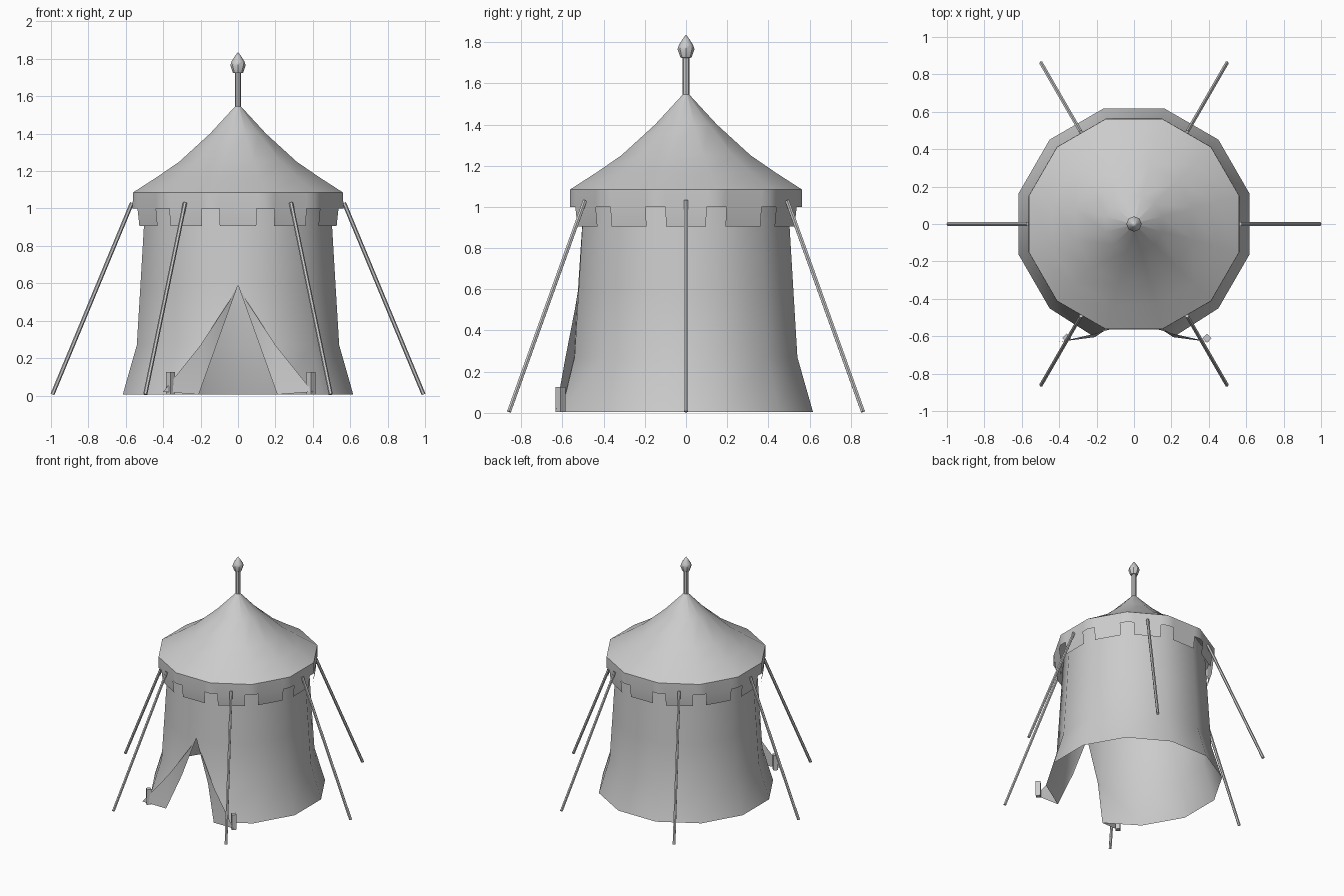
import bpy, bmesh
from math import sin, cos, pi, radians
from mathutils import Vector

if "Cube" in bpy.data.objects:
    bpy.data.objects.remove(bpy.data.objects["Cube"])

SIDES = 12
HALF = radians(15)


def make(name, verts, faces, smooth=40):
    me = bpy.data.meshes.new(name)
    me.from_pydata([tuple(v) for v in verts], [], faces)
    bm = bmesh.new()
    bm.from_mesh(me)
    bmesh.ops.remove_doubles(bm, verts=bm.verts, dist=1e-5)
    bmesh.ops.recalc_face_normals(bm, faces=bm.faces)
    bm.to_mesh(me)
    bm.free()
    ob = bpy.data.objects.new(name, me)
    bpy.context.collection.objects.link(ob)
    bpy.context.view_layer.objects.active = ob
    for o in bpy.context.selected_objects:
        o.select_set(False)
    ob.select_set(True)
    if smooth:
        bpy.ops.object.shade_smooth_by_angle(angle=radians(smooth))
    return ob


def polar(r, a, z):
    return Vector((r * cos(a), r * sin(a), z))


def lathe(name, profile, sides, offset=0.0, smooth=40):
    verts, faces = [], []
    for r, z in profile:
        verts += [polar(r, offset + 2 * pi * i / sides, z) for i in range(sides)]
    for k in range(len(profile) - 1):
        for i in range(sides):
            j = (i + 1) % sides
            faces.append((k * sides + i, k * sides + j,
                          (k + 1) * sides + j, (k + 1) * sides + i))
    return make(name, verts, faces, smooth)


def rod(name, a, b, r, sides, smooth=0):
    a, b = Vector(a), Vector(b)
    bpy.ops.mesh.primitive_cylinder_add(vertices=sides, radius=r, depth=(b - a).length,
                                        location=(a + b) / 2)
    ob = bpy.context.object
    ob.name = name
    ob.rotation_euler = (b - a).to_track_quat('Z', 'Y').to_euler()
    if smooth:
        bpy.ops.object.shade_smooth_by_angle(angle=radians(smooth))
    return ob


# Tent wall: twelve panels, the front one split around the door opening
levels = [(0.638, 0.005), (0.56, 0.27), (0.54, 0.59), (0.51, 1.08)]
verts, faces = [], []
for i in range(SIDES):
    a = -pi / 2 + HALF + i * 2 * HALF
    for r, z in levels:
        v = polar(r, a, z)
        if z < 0.1 and i in (0, SIDES - 1):
            v.x, v.y = (0.21 if i == 0 else -0.21), -0.605
        verts.append(v)
for i in range(SIDES - 1):
    for k in range(3):
        faces.append((i * 4 + k, i * 4 + 4 + k, i * 4 + 5 + k, i * 4 + 1 + k))
apex = len(verts)
verts += [Vector((0, -0.525, 0.59)), Vector((0, -0.493, 1.08)),
          Vector((0.115, -0.542, 0.27)), Vector((-0.115, -0.542, 0.27))]
for c, o in ((0, apex + 2), ((SIDES - 1) * 4, apex + 3)):
    faces += [(c + 2, c + 3, apex + 1, apex), (c + 1, c + 2, apex, o), (c, c + 1, o)]
make("tent_wall", verts, faces, 50)

# Door flaps folded outward, each held by a square peg
for s, side in ((1, "right"), (-1, "left")):
    pts = [(0.21 * s, -0.605, 0.005), (0.115 * s, -0.542, 0.27), (0, -0.525, 0.59),
           (0.40 * s, -0.63, 0.02), (0.20 * s, -0.585, 0.27), (0.05 * s, -0.54, 0.50)]
    make("door_flap_" + side, pts, [(0, 3, 4, 1), (1, 4, 5, 2)], 40)
    x = 0.375 * s + 0.015
    rod("flap_peg_" + side, (x, -0.61, 0.005), (x, -0.61, 0.125), 0.024, 4)

# Concave roof
lathe("roof", [(0.582, 1.085), (0.45, 1.167), (0.325, 1.25), (0.155, 1.40), (0.012, 1.55)],
      SIDES, HALF, 40)

# Valance with square teeth, notched at each corner
verts, faces = [], []
offsets = [radians(d) for d in (-15, -10, 10, 15)]
for i in range(SIDES):
    mid = i * 2 * HALF
    base = len(verts)
    for z, r in ((1.085, 0.582), (1.0, 0.583), (0.905, 0.572)):
        for d in offsets:
            verts.append(polar(r * cos(HALF) / cos(d), mid + d, z))
    for k in range(3):
        faces.append((base + k, base + k + 1, base + k + 5, base + k + 4))
    faces.append((base + 5, base + 6, base + 10, base + 9))
make("valance", verts, faces, 40)

# Pole and finial
lathe("pole", [(0.017, 1.50), (0.017, 1.735)], 8)
lathe("finial", [(0.0, 1.72), (0.027, 1.725), (0.041, 1.765), (0.035, 1.785),
                 (0.018, 1.812), (0.0, 1.837)], 8)

# Guy ropes
for i in range(6):
    a = i * pi / 3
    rod("guy_rope_%d" % (i + 1), polar(0.567, a, 1.03), polar(0.992, a, 0.006), 0.011, 6, 0)
